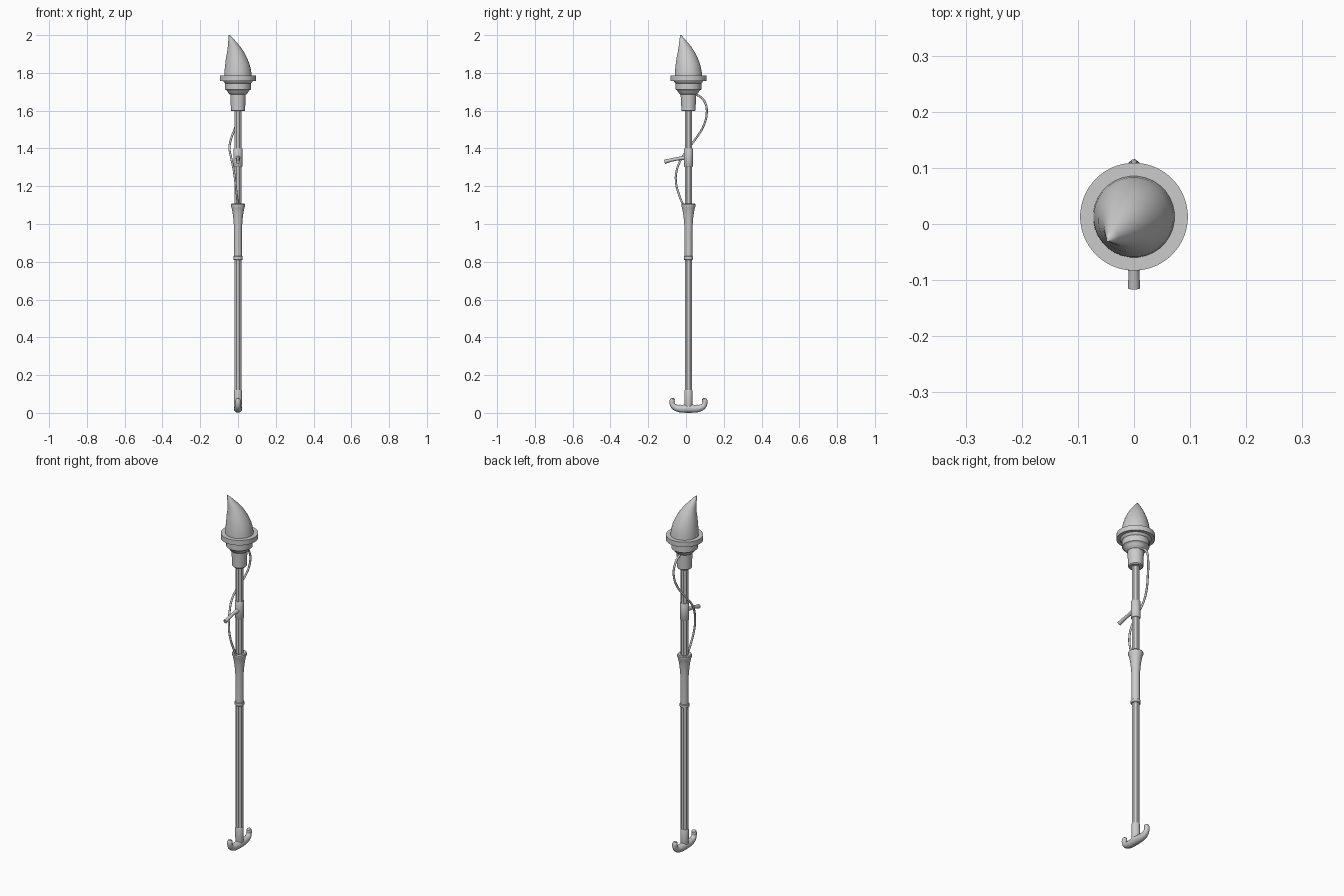
import bpy, bmesh, math
from mathutils import Vector

if "Cube" in bpy.data.objects:
    bpy.data.objects.remove(bpy.data.objects["Cube"])

AY = 0.013  # y position of the shaft axis


def finish(obj, angle=35):
    bpy.ops.object.select_all(action='DESELECT')
    obj.select_set(True)
    bpy.context.view_layer.objects.active = obj
    if obj.type == 'CURVE':
        bpy.ops.object.convert(target='MESH')
        obj = bpy.context.object
    bpy.ops.object.shade_smooth_by_angle(angle=math.radians(angle))
    return obj


def rings(name, profile, n=32, angle=35):
    """Stack circular sections (radius, z, x offset, y offset) into a capped solid."""
    bm = bmesh.new()
    loops = []
    for r, z, *off in profile:
        ox, oy = off or (0, 0)
        loops.append([bm.verts.new((ox + r * math.cos((i + .5) * math.tau / n),
                                    AY + oy + r * math.sin((i + .5) * math.tau / n), z))
                      for i in range(n)])
    for a, b in zip(loops, loops[1:]):
        for i in range(n):
            j = (i + 1) % n
            bm.faces.new((a[i], a[j], b[j], b[i]))
    bm.faces.new(loops[0][::-1])
    bm.faces.new(loops[-1])
    me = bpy.data.meshes.new(name)
    bm.to_mesh(me)
    bm.free()
    obj = bpy.data.objects.new(name, me)
    bpy.context.collection.objects.link(obj)
    return finish(obj, angle)


def tube(name, pts, radius, scales=None, res=6):
    """Smooth round tube through the points."""
    cu = bpy.data.curves.new(name, 'CURVE')
    cu.dimensions = '3D'
    cu.bevel_depth = radius
    cu.bevel_resolution = 4
    cu.resolution_u = res
    cu.use_fill_caps = True
    sp = cu.splines.new('BEZIER')
    sp.bezier_points.add(len(pts) - 1)
    for i, p in enumerate(pts):
        bp = sp.bezier_points[i]
        bp.co = p
        bp.handle_left_type = bp.handle_right_type = 'AUTO'
        bp.radius = scales[i] if scales else 1
    obj = bpy.data.objects.new(name, cu)
    bpy.context.collection.objects.link(obj)
    return finish(obj)


# Octagonal shaft
rings("shaft", [(.02, .06), (.02, 1.66)], n=8, angle=20)

# Curved pointed flame leaning to the front left
flame = [(.073, 1.78, 0), (.071, 1.81, -.001), (.065, 1.845, -.003), (.056, 1.88, -.008),
         (.045, 1.91, -.013), (.033, 1.94, -.021), (.021, 1.965, -.031),
         (.011, 1.985, -.039), (.003, 2.0, -.046)]
rings("flame", [(r, z, o, o * .9) for r, z, o in flame], angle=60)

# Stepped torch head with wide rim
rings("torch_head", [(.034, 1.597), (.038, 1.602), (.038, 1.62), (.041, 1.675), (.041, 1.685),
                     (.049, 1.69), (.057, 1.703), (.06, 1.708), (.068, 1.712), (.068, 1.745),
                     (.074, 1.75), (.078, 1.757), (.096, 1.757), (.096, 1.785), (.06, 1.785)], n=48)

# Flared grip with a ring at its lower end
rings("grip", [(.021, .815), (.021, .98), (.025, 1.03), (.029, 1.06), (.034, 1.085),
               (.038, 1.095), (.038, 1.104), (.034, 1.109), (.02, 1.106)])
rings("grip_ring", [(.022, .81), (.025, .813), (.025, .827), (.022, .83)])

# Clamp on the shaft with lever
rings("clamp", [(.022, 1.303), (.024, 1.306), (.024, 1.398), (.022, 1.401)])
tube("lever", [(0, AY, 1.352), (0, -.04, 1.346), (0, -.085, 1.337), (0, -.114, 1.329)],
     .0105, [1.3, .85, .9, 1.05])

# Loose cable from head to grip
tube("cable", [(0, .03, 1.685), (0, .065, 1.68), (0, .1, 1.645), (0, .11, 1.59),
               (-.012, .093, 1.52), (-.037, .05, 1.45), (-.045, .012, 1.40),
               (-.036, -.022, 1.35), (-.022, -.05, 1.28), (-.014, -.053, 1.22),
               (-.006, -.035, 1.15), (0, -.01, 1.09)], .0055)

# Anchor-shaped foot
rings("foot_socket", [(.018, .02), (.021, .05), (.022, .065), (.022, .115), (.02, .12)])
half = [(.0, .023, 1), (.045, .023, .9), (.073, .031, .72), (.086, .048, .6),
        (.086, .064, .62), (.083, .074, .5), (.082, .079, .15)]
path = [(-y, z, s) for y, z, s in half[:0:-1]] + half
tube("foot_hook", [(0, AY + y, z) for y, z, s in path], .0225, [s for y, z, s in path])
